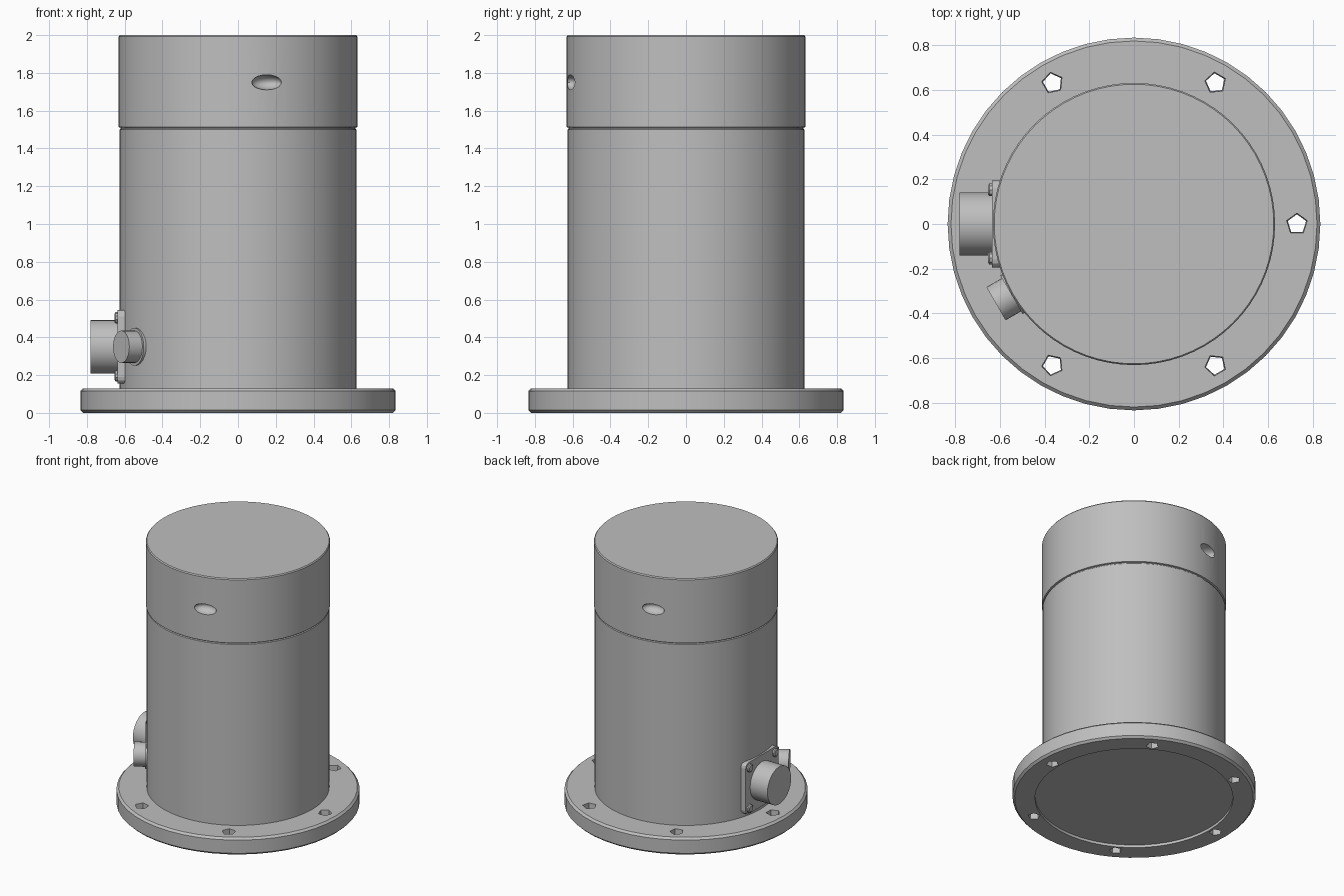
import bpy, bmesh
from math import cos, sin, radians, pi
from mathutils import Matrix, Vector

cube = bpy.data.objects.get("Cube")
if cube:
    bpy.data.objects.remove(cube, do_unlink=True)

grey = bpy.data.materials.new("satin grey metal")
grey.use_nodes = True
colour = (0.52, 0.52, 0.52, 1)
grey.diffuse_color = colour
grey.node_tree.nodes["Principled BSDF"].inputs["Base Color"].default_value = colour


def add_object(name, bm):
    bmesh.ops.recalc_face_normals(bm, faces=bm.faces)
    mesh = bpy.data.meshes.new(name)
    bm.to_mesh(mesh)
    bm.free()
    mesh.materials.append(grey)
    obj = bpy.data.objects.new(name, mesh)
    bpy.context.collection.objects.link(obj)
    return obj


def smooth(obj, angle=30):
    bpy.ops.object.select_all(action='DESELECT')
    obj.select_set(True)
    bpy.context.view_layer.objects.active = obj
    bpy.ops.object.shade_smooth_by_angle(angle=radians(angle))


def lathe(name, profile, sides, matrix=Matrix()):
    """Revolve (radius, height) points; end points are closed with flat caps."""
    bm = bmesh.new()
    rings = [[bm.verts.new((r * cos(2 * pi * i / sides), r * sin(2 * pi * i / sides), z))
              for i in range(sides)] for r, z in profile]
    for low, high in zip(rings, rings[1:]):
        for i in range(sides):
            j = (i + 1) % sides
            bm.faces.new((low[i], low[j], high[j], high[i]))
    bm.faces.new(rings[0])
    bm.faces.new(rings[-1])
    bm.transform(matrix)
    return add_object(name, bm)


def outward(azimuth, height):
    """Place a part's z axis along a horizontal radial direction."""
    return (Matrix.Translation((0, 0, height)) @ Matrix.Rotation(radians(azimuth), 4, 'Z')
            @ Matrix.Rotation(pi / 2, 4, 'Y'))


def cut(obj, cutter):
    mod = obj.modifiers.new("cut", 'BOOLEAN')
    mod.operation = 'DIFFERENCE'
    mod.solver = 'EXACT'
    mod.object = cutter
    bpy.context.view_layer.objects.active = obj
    bpy.ops.object.modifier_apply(modifier=mod.name)
    bpy.data.objects.remove(cutter, do_unlink=True)


# Base flange with a shallow recess underneath
flange = lathe("base_flange", [(0.68, 0.02), (0.68, 0), (0.82, 0), (0.835, 0.015),
                               (0.835, 0.115), (0.82, 0.13), (0.6, 0.13)], 48)

# Six faceted bolt holes through the flange
bm = bmesh.new()
for k in range(6):
    a = radians(60 * k)
    place = Matrix.Translation((0.73 * cos(a), 0.73 * sin(a), 0.065)) @ Matrix.Rotation(a * 1.3, 4, 'Z')
    bmesh.ops.create_cone(bm, cap_ends=True, segments=5, radius1=0.042, radius2=0.05,
                          depth=0.2, matrix=place)
cut(flange, add_object("bolt_hole_cutter", bm))
smooth(flange)

# Main housing, with a narrow neck that forms the seam
body = lathe("main_housing", [(0.627, 0.11), (0.627, 1.5), (0.621, 1.505), (0.621, 1.53)], 72)
smooth(body)

# Upper cap with two opposite oval dimples
cap = lathe("upper_cap", [(0.625, 1.51), (0.632, 1.513), (0.632, 1.992), (0.626, 2)], 72)
bm = bmesh.new()
for azimuth in (-76, 104):
    place = (outward(azimuth, 1.75) @ Matrix.Translation((0, 0, 0.632))
             @ Matrix.Diagonal((0.04, 0.082, 0.06, 1)))
    bmesh.ops.create_uvsphere(bm, u_segments=20, v_segments=12, radius=1, matrix=place)
cut(cap, add_object("dimple_cutter", bm))
smooth(cap)

# Connector on the right side: square plate, round barrel, corner screws
side = outward(180, 0.35)
bm = bmesh.new()
bmesh.ops.create_cube(bm, size=1, matrix=side @ Matrix.Translation((0, 0, 0.617))
                      @ Matrix.Diagonal((0.39, 0.39, 0.04, 1)))
corners = [e for e in bm.edges
           if abs((e.verts[0].co - e.verts[1].co).normalized().dot(Vector((1, 0, 0)))) > 0.9]
bmesh.ops.bevel(bm, geom=corners, offset=0.035, segments=3, profile=0.5, affect='EDGES')
add_object("connector_plate", bm)

barrel = lathe("connector_barrel", [(0.142, 0.6), (0.142, 0.782)], 32, side)
smooth(barrel)

for name, u, v in (("upper_back", -1, -1), ("upper_front", -1, 1),
                   ("lower_back", 1, -1), ("lower_front", 1, 1)):
    screw = lathe("plate_screw_" + name, [(0.03, 0.63), (0.03, 0.648), (0.022, 0.654)], 10,
                  side @ Matrix.Translation((u * 0.153, v * 0.153, 0)))
    smooth(screw)

# Small round plug beside the connector, on a short collar
collar = lathe("plug_collar", [(0.1, 0.59), (0.1, 0.634)], 24, outward(210, 0.35))
smooth(collar)
plug = lathe("side_plug", [(0.086, 0.6), (0.086, 0.714)], 24, outward(210, 0.35))
smooth(plug)
